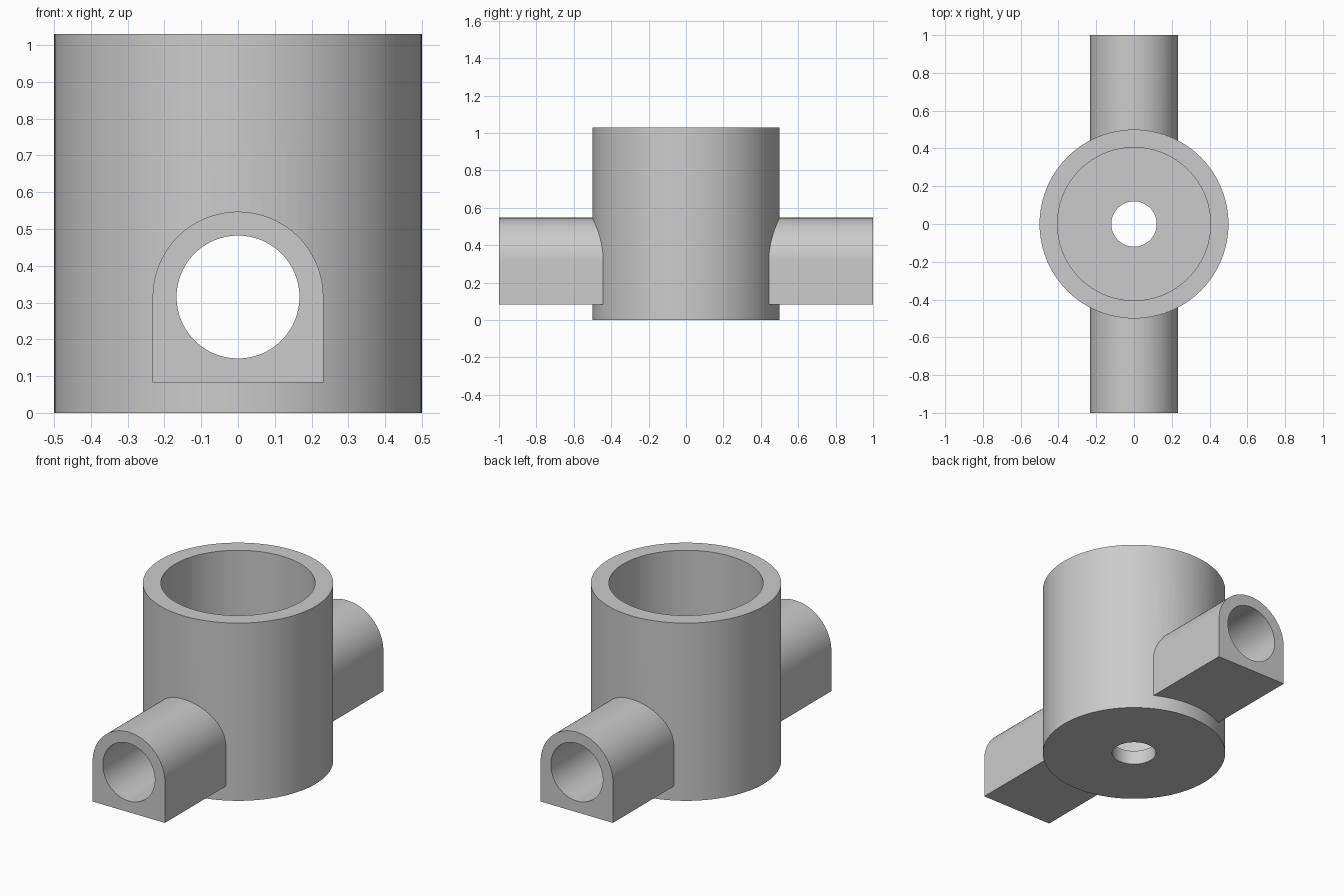
import bpy, bmesh, math
from mathutils import Matrix, Vector

cube = bpy.data.objects.get("Cube")
if cube:
    bpy.data.objects.remove(cube, do_unlink=True)

SEGMENTS = 96
HEIGHT, FLOOR = 1.03, 0.083
PIPE_Z, PIPE_R, BORE_R = 0.315, 0.232, 0.167

# One plain grey material
grey = bpy.data.materials.new("plain grey")
colour = (0.6, 0.6, 0.6, 1)
grey.use_nodes = True
grey.diffuse_color = colour
grey.node_tree.nodes["Principled BSDF"].inputs["Base Color"].default_value = colour


def add_object(name, bm):
    bmesh.ops.recalc_face_normals(bm, faces=bm.faces)
    mesh = bpy.data.meshes.new(name)
    bm.to_mesh(mesh)
    bm.free()
    mesh.materials.append(grey)
    obj = bpy.data.objects.new(name, mesh)
    bpy.context.collection.objects.link(obj)
    return obj


def cylinder(name, radius, z0, z1):
    bm = bmesh.new()
    bmesh.ops.create_cone(bm, cap_ends=True, segments=SEGMENTS, radius1=radius,
                          radius2=radius, depth=z1 - z0,
                          matrix=Matrix.Translation((0, 0, (z0 + z1) / 2)))
    return add_object(name, bm)


def extrude_along_y(name, profile, length):
    bm = bmesh.new()
    face = bm.faces.new([bm.verts.new((x, -length / 2, z)) for x, z in profile])
    end = bmesh.ops.extrude_face_region(bm, geom=[face])["geom"]
    bmesh.ops.translate(bm, vec=Vector((0, length, 0)),
                        verts=[v for v in end if isinstance(v, bmesh.types.BMVert)])
    return add_object(name, bm)


def arc(radius, sweep, count):
    return [(radius * math.cos(sweep * i / SEGMENTS),
             PIPE_Z + radius * math.sin(sweep * i / SEGMENTS)) for i in range(count)]


# Round cup and the arched block running through it
body = cylinder("cup_with_side_pipes", 0.5, 0, HEIGHT)
arch = arc(PIPE_R, math.pi, SEGMENTS + 1) + [(-PIPE_R, FLOOR), (PIPE_R, FLOOR)]
block = extrude_along_y("pipe_block", arch, 2)

# Cavity, drain hole and through bore
cavity = cylinder("cavity_cutter", 0.405, FLOOR, HEIGHT + 0.2)
drain = cylinder("drain_cutter", 0.12, -0.2, 0.3)
bore = extrude_along_y("bore_cutter", arc(BORE_R, math.tau, SEGMENTS), 2.4)

bpy.context.view_layer.objects.active = body
for helper, operation in ((block, "UNION"), (cavity, "DIFFERENCE"),
                          (drain, "DIFFERENCE"), (bore, "DIFFERENCE")):
    mod = body.modifiers.new(helper.name, "BOOLEAN")
    mod.operation = operation
    mod.solver = "EXACT"
    mod.object = helper
    bpy.ops.object.modifier_apply(modifier=mod.name)
    bpy.data.objects.remove(helper, do_unlink=True)

# Smooth the round walls, keep the rims sharp
bpy.ops.object.select_all(action="DESELECT")
body.select_set(True)
bpy.ops.object.shade_smooth_by_angle(angle=math.radians(30))
